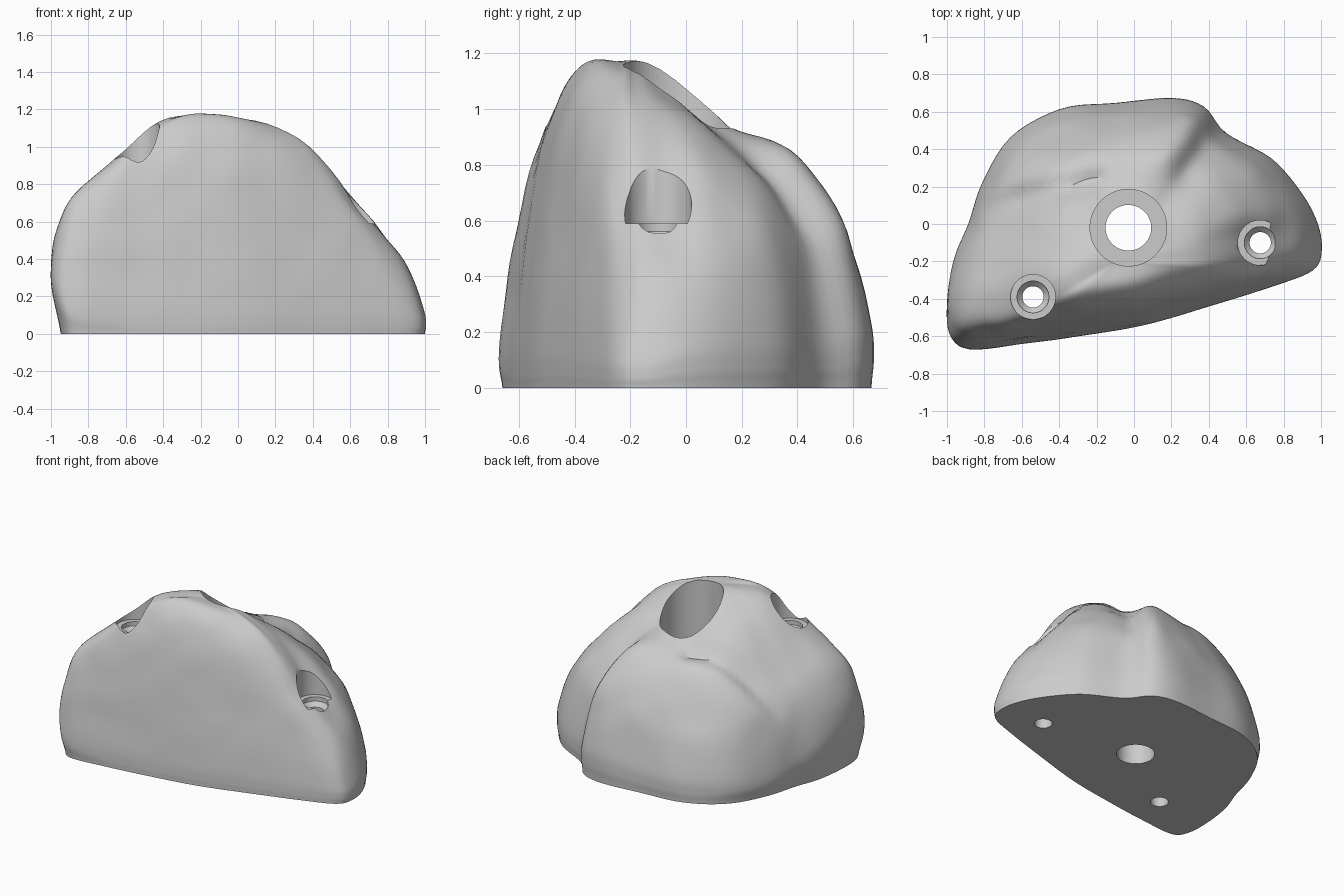
import bpy, bmesh, math
from mathutils import Vector, noise

if "Cube" in bpy.data.objects:
    bpy.data.objects.remove(bpy.data.objects["Cube"])

CX, CY, TOP = -0.10, -0.20, 1.155

# Spokes round the body: outline x, y, then heights at 40, 70, 90, 100 % of the way out
SPOKES = [
    (-1.0, -.40, 1.09, .87, .69, .36), (-.985, -.59, 1.09, .87, .67, .32),
    (-.88, -.668, 1.10, .87, .50, .15), (-.60, -.64, 1.14, .91, .48, .12),
    (-.30, -.60, 1.15, .95, .49, .12), (.05, -.54, 1.145, .95, .49, .12),
    (.40, -.44, 1.12, .90, .45, .12), (.75, -.33, 1.08, .78, .38, .10),
    (.95, -.25, 1.05, .66, .33, .09), (1.0, -.15, 1.03, .65, .38, .09),
    (.98, .0, 1.02, .66, .41, .13), (.89, .17, 1.01, .75, .47, .15),
    (.73, .35, 1.0, .77, .53, .16), (.49, .485, .97, .80, .53, .15),
    (.37, .625, .95, .82, .58, .20), (.20, .67, .945, .81, .54, .20),
    (-.10, .645, .945, .79, .52, .16), (-.40, .61, .97, .75, .46, .15),
    (-.66, .46, 1.0, .75, .48, .15), (-.81, .22, 1.03, .77, .54, .16),
    (-.885, .0, 1.06, .80, .58, .22), (-.96, -.18, 1.08, .83, .62, .30),
]


def spline(p0, p1, p2, p3, t):
    return tuple(.5 * (2 * b + (c - a) * t + (2 * a - 5 * b + 4 * c - d) * t * t
                       + (3 * b - a - 3 * c + d) * t ** 3)
                 for a, b, c, d in zip(p0, p1, p2, p3))


def crease(x, y, a, b, height, width):
    # Smooth swelling (or trough, if negative) along the segment a-b
    ax, ay = a
    bx, by = b[0] - ax, b[1] - ay
    t = max(0, min(1, ((x - ax) * bx + (y - ay) * by) / (bx * bx + by * by)))
    d = math.hypot(x - ax - bx * t, y - ay - by * t)
    return height * math.exp(-(d / width) ** 2)


# Troughs, the lump beside them and the raised crown
CREASES = [
    ((.28, .29), (.40, .47), -.055, .08), ((-.78, .09), (-.2, .23), -.055, .06),
    ((-.6, .28), (-.2, .38), .03, .09), ((-.36, -.28), (-.25, -.16), .03, .13),
    ((.15, .02), (.2, .15), -.025, .12), ((.05, .32), (.12, .4), .015, .1),
]


def make_body():
    n, sub, prof_sub = len(SPOKES), 5, 7
    bm = bmesh.new()
    columns = []
    for i in range(n):
        for k in range(sub):
            x, y, h1, h2, h3, h4 = spline(*(SPOKES[(i + j) % n] for j in (-1, 0, 1, 2)), k / sub)
            # Only the left end tucks in at the base
            tuck = .17 * h4 * min(1, max(.15, (-.5 - x) * 3))
            prof = [(1 - tuck, 0), (1, h4), (.9, h3), (.7, h2), (.4, h1), (.03, TOP)]
            ext = [(1 - 2 * tuck, -h4)] + prof + [(-.35, h1)]
            pts = []
            for j in range(5):
                pts += [spline(*ext[j:j + 4], t / prof_sub) for t in range(prof_sub)]
            pts.append(prof[-1])
            col = []
            for s, z in pts:
                s = min(s, 1.003)
                px, py = CX + (x - CX) * s, CY + (y - CY) * s
                f = min(1, max(0, (z - .25) / .4))
                z += f * sum(crease(px, py, *c) for c in CREASES)
                # Gentle hand-shaped unevenness
                w = .018 * noise.noise(Vector((px, py, z)) * 5) * min(1, z * 2)
                px, py, z = px * (1 + .4 * w), py * (1 + w), z + w * .4 * f
                col.append(bm.verts.new((px, py, max(z, 0))))
            columns.append(col)
    m = len(columns)
    for i in range(m):
        a, b = columns[i], columns[(i + 1) % m]
        for j in range(len(a) - 1):
            bm.faces.new((a[j], b[j], b[j + 1], a[j + 1]))
    bm.faces.new([c[-1] for c in columns])
    bm.faces.new([c[0] for c in reversed(columns)])
    bmesh.ops.recalc_face_normals(bm, faces=bm.faces)
    return add_object("climbing_hold_body", bm)


def add_object(name, bm):
    mesh = bpy.data.meshes.new(name)
    bm.to_mesh(mesh)
    bm.free()
    ob = bpy.data.objects.new(name, mesh)
    bpy.context.collection.objects.link(ob)
    return ob


def turned_cutter(name, x, y, profile, sides=48):
    bm = bmesh.new()
    rings = [[bm.verts.new((x + r * math.cos(2 * math.pi * i / sides),
                            y + r * math.sin(2 * math.pi * i / sides), z))
              for i in range(sides)] for r, z in profile]
    for lo, hi in zip(rings, rings[1:]):
        for i in range(sides):
            j = (i + 1) % sides
            bm.faces.new((lo[i], lo[j], hi[j], hi[i]))
    bm.faces.new(rings[0][::-1])
    bm.faces.new(rings[-1])
    ob = add_object(name, bm)
    ob.hide_render = True
    return ob


def screw_profile(z):
    return [(.057, -.2), (.057, z - .06), (.085, z - .03), (.085, z), (.12, z), (.12, 1.6)]


body = make_body()

# Central bolt bore and two countersunk screw holes
cutters = [
    turned_cutter("bolt_bore", -.03, -.02, [(.122, -.2), (.122, .4), (.205, .4), (.205, 1.6)], 64),
    turned_cutter("left_screw_hole", -.54, -.39, screw_profile(.91)),
    turned_cutter("right_screw_hole", .675, -.10, screw_profile(.59)),
]
bpy.context.view_layer.objects.active = body
body.select_set(True)
for c in cutters:
    mod = body.modifiers.new(c.name, 'BOOLEAN')
    mod.operation = 'DIFFERENCE'
    mod.solver = 'EXACT'
    mod.object = c
    bpy.ops.object.modifier_apply(modifier=mod.name)
    bpy.data.objects.remove(c, do_unlink=True)

bpy.ops.object.shade_smooth_by_angle(angle=math.radians(35))
